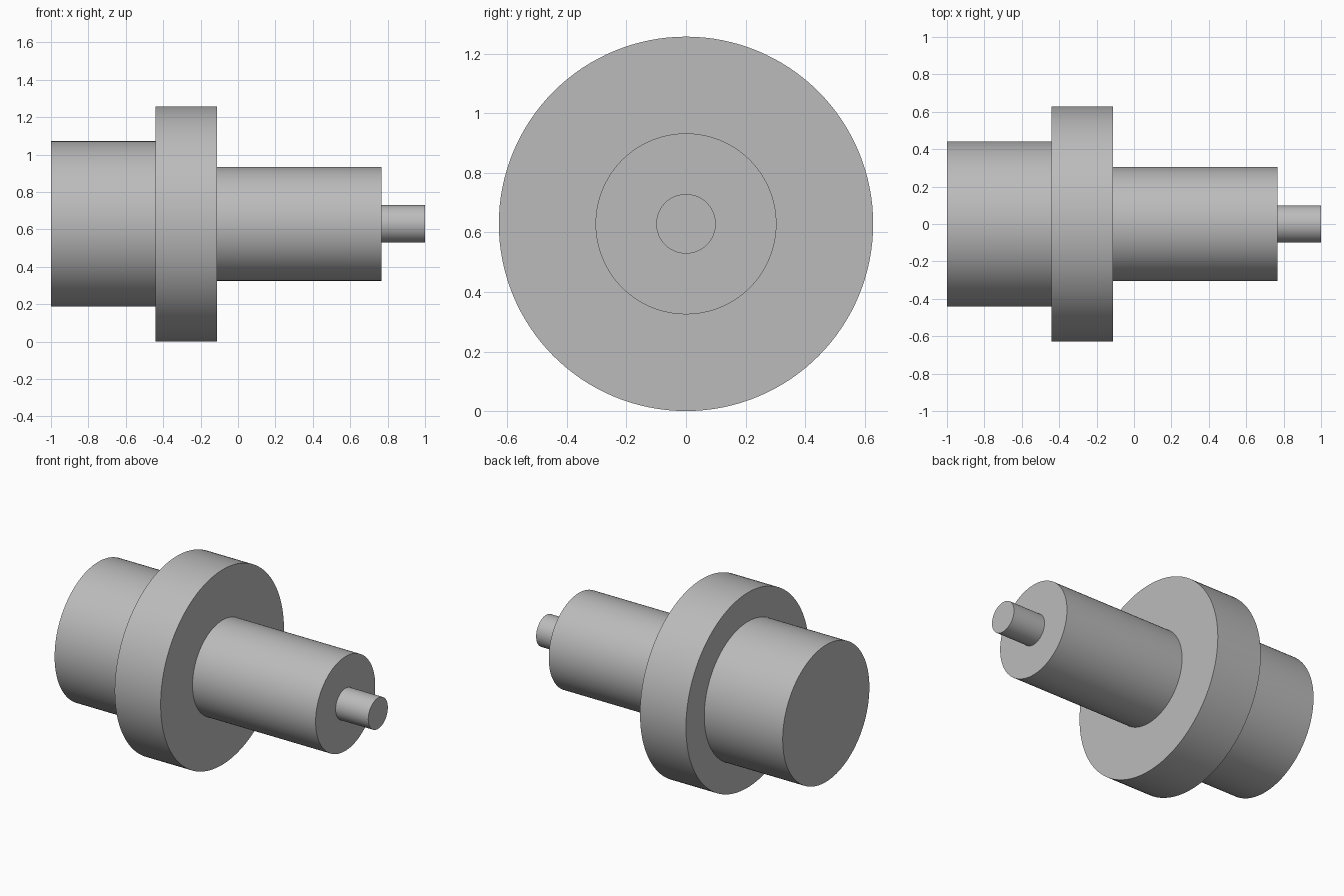
import bpy
import bmesh
from math import radians, tau
from mathutils import Matrix, Vector

cube = bpy.data.objects.get("Cube")
if cube:
    bpy.data.objects.remove(cube, do_unlink=True)

SEGMENTS = 128
AXIS_HEIGHT = 0.629

# Turned sections from left to right: start x, end x, radius
hub = (-1.0, -0.44, 0.442)
flange = (-0.44, -0.112, 0.629)
shaft = (-0.112, 0.767, 0.304)
pin = (0.767, 1.0, 0.10)

steel = bpy.data.materials.new("plain grey")
steel.use_nodes = True
grey = (0.5, 0.5, 0.5, 1.0)
steel.diffuse_color = grey
steel.node_tree.nodes["Principled BSDF"].inputs["Base Color"].default_value = grey

# Stepped outline, running from axis to axis
outline = [Vector((hub[0], 0, 0))]
for start, end, radius in (hub, flange, shaft, pin):
    outline += [Vector((start, 0, radius)), Vector((end, 0, radius))]
outline.append(Vector((pin[1], 0, 0)))

# Spin the outline round the x axis into one closed shell
bm = bmesh.new()
verts = [bm.verts.new(point) for point in outline]
edges = [bm.edges.new(pair) for pair in zip(verts, verts[1:])]
bmesh.ops.spin(bm, geom=verts + edges, cent=(0, 0, 0), axis=(1, 0, 0),
               angle=tau, steps=SEGMENTS, use_merge=True)
bmesh.ops.remove_doubles(bm, verts=bm.verts, dist=0.0001)
bmesh.ops.recalc_face_normals(bm, faces=bm.faces)
bmesh.ops.transform(bm, matrix=Matrix.Translation((0, 0, AXIS_HEIGHT)), verts=bm.verts)

mesh = bpy.data.meshes.new("stepped_shaft")
bm.to_mesh(mesh)
bm.free()
mesh.materials.append(steel)
body = bpy.data.objects.new("stepped_shaft", mesh)
bpy.context.collection.objects.link(body)

# Smooth round walls with crisp steps
bpy.ops.object.select_all(action="DESELECT")
body.select_set(True)
bpy.context.view_layer.objects.active = body
bpy.ops.object.shade_smooth_by_angle(angle=radians(30))
